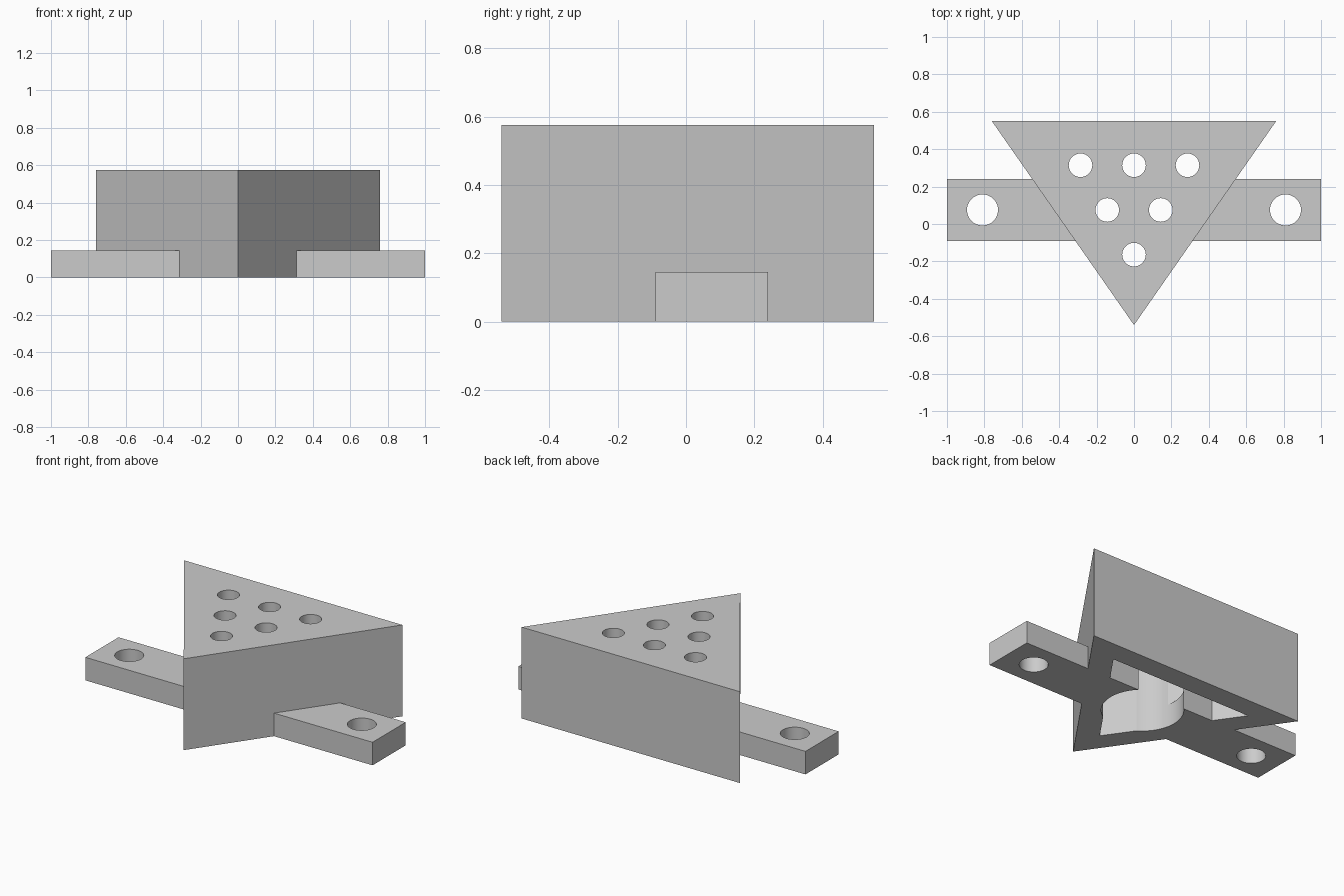
import bpy
import bmesh
import math
from mathutils import Matrix

old = bpy.data.objects.get("Cube")
if old:
    bpy.data.objects.remove(old, do_unlink=True)

HEIGHT, BAR_H, CEILING = 0.575, 0.145, 0.435
BAR_Y, WALL = 0.075, 0.135
BACK, APEX, HALF = 0.55, -0.54, 0.76

grey = bpy.data.materials.new("plain_grey")
grey.use_nodes = True
grey.diffuse_color = (0.6, 0.6, 0.6, 1)
grey.node_tree.nodes["Principled BSDF"].inputs["Base Color"].default_value = (0.6, 0.6, 0.6, 1)


def finish(name, bm):
    bmesh.ops.recalc_face_normals(bm, faces=bm.faces)
    mesh = bpy.data.meshes.new(name)
    bm.to_mesh(mesh)
    bm.free()
    mesh.materials.append(grey)
    obj = bpy.data.objects.new(name, mesh)
    bpy.context.collection.objects.link(obj)
    return obj


def prism(name, outline, z0, z1):
    bm = bmesh.new()
    face = bm.faces.new([bm.verts.new((x, y, z0)) for x, y in outline])
    ext = bmesh.ops.extrude_face_region(bm, geom=[face])
    top = [v for v in ext["geom"] if isinstance(v, bmesh.types.BMVert)]
    bmesh.ops.translate(bm, vec=(0, 0, z1 - z0), verts=top)
    return finish(name, bm)


def cylinder(name, x, y, r, z0, z1, sides=48):
    bm = bmesh.new()
    bmesh.ops.create_cone(bm, cap_ends=True, segments=sides, radius1=r, radius2=r,
                          depth=z1 - z0, matrix=Matrix.Translation((x, y, (z0 + z1) / 2)))
    return finish(name, bm)


def combine(target, other, operation):
    other.hide_render = True
    mod = target.modifiers.new(operation.lower(), "BOOLEAN")
    mod.operation, mod.object, mod.solver = operation, other, "EXACT"
    bpy.context.view_layer.objects.active = target
    bpy.ops.object.modifier_apply(modifier=mod.name)
    bpy.data.objects.remove(other, do_unlink=True)


# Triangular housing
body = prism("triangular_housing", [(0, APEX), (HALF, BACK), (-HALF, BACK)], 0, HEIGHT)

# Hollow inside, offset from the outer walls and open below
lean = math.atan2(HALF, BACK - APEX)
in_apex, in_back = APEX + WALL / math.sin(lean), BACK - WALL
in_half = (in_back - in_apex) * math.tan(lean)
drop = 0.1
combine(body, prism("hollow_cutter", [(0, in_apex), (in_half, in_back), (-in_half, in_back)],
                    -drop, CEILING), "DIFFERENCE")

# Mounting bar across the housing
bar = [(-1, BAR_Y - 0.165), (1, BAR_Y - 0.165), (1, BAR_Y + 0.165), (-1, BAR_Y + 0.165)]
combine(body, prism("mounting_bar", bar, 0, BAR_H), "UNION")

# Round central bore through the bar and up to the ceiling
combine(body, cylinder("bore_cutter", 0, BAR_Y, 0.236, -drop, CEILING, 96), "DIFFERENCE")

# Screw holes in the bar ends
for side in (-1, 1):
    combine(body, cylinder("screw_cutter", side * 0.81, BAR_Y, 0.083, -drop, BAR_H + drop),
            "DIFFERENCE")

# Triangle of six holes in the roof
for row in range(3):
    for i in range(row + 1):
        combine(body, cylinder("roof_hole_cutter", (i - row / 2) * 0.286, -0.164 + row * 0.239,
                               0.063, CEILING - drop / 5, HEIGHT + drop), "DIFFERENCE")

# Smooth bores with crisp edges
bpy.ops.object.select_all(action="DESELECT")
body.select_set(True)
bpy.context.view_layer.objects.active = body
bpy.ops.object.shade_smooth_by_angle(angle=math.radians(20))
